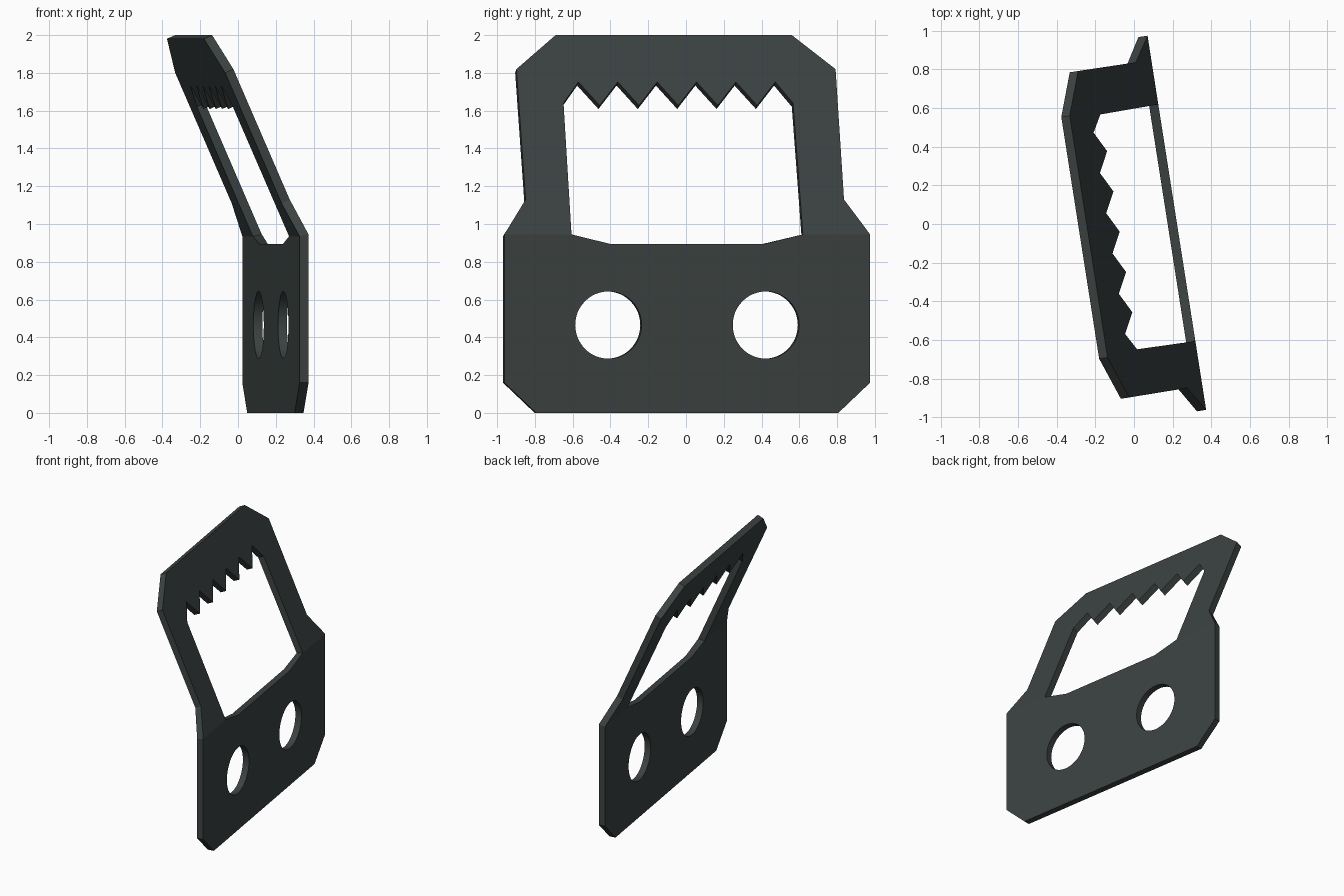
import bpy, bmesh, math
from mathutils import Vector, Matrix
from mathutils.geometry import tessellate_polygon

if "Cube" in bpy.data.objects:
    bpy.data.objects.remove(bpy.data.objects["Cube"])

THICK = 0.048
BEND_Z = 0.945
FRONT = 0.22                    # outer face distance along the plate normal
TILT = math.atan(0.438)         # lean of the upper frame
YAW = math.radians(8.9)
SIDE_SHIFT = -0.028


def outer(v, z):
    n = FRONT - max(0.0, z - BEND_Z) * math.tan(TILT)
    return Vector((n, v + SIDE_SHIFT, z))


def inner(v, z):
    # offset through the thickness, mitred on the fold line
    a, t = 0.0, THICK
    if abs(z - BEND_Z) < 1e-6:
        a, t = TILT / 2, THICK / math.cos(TILT / 2)
    elif z > BEND_Z:
        a = TILT
    return outer(v, z) - Vector((math.cos(a), 0, math.sin(a))) * t


def mirrored(half):
    return half + [(-v, z) for v, z in reversed(half)]


def circle(cx, cz, r, count=48):
    return [(cx + r * math.cos(2 * math.pi * i / count),
             cz + r * math.sin(2 * math.pi * i / count)) for i in range(count)]


# lower mounting plate with two round holes
lower = mirrored([(0.415, 0.895), (0.62, BEND_Z), (0.98, BEND_Z), (0.98, 0.16), (0.81, 0.0)])
holes = [circle(s * 0.422, 0.465, 0.178) for s in (-1, 1)]

# upper frame with saw teeth along the window's top edge
upper = mirrored([(0.62, BEND_Z), (0.98, BEND_Z), (0.853, 1.13), (0.855, 1.82), (0.633, 2.0)])
teeth = [(-0.615, 1.64)]
for i in range(6):
    teeth.append((-0.5275 + 0.211 * i, 1.752))
    if i < 5:
        teeth.append((-0.422 + 0.211 * i, 1.628))
upper += teeth + [(0.615, 1.64)]

# fill both regions as one sheet, front and back, then wall the open borders
bm = bmesh.new()
pairs = {}


def pair(p):
    key = (round(p[0], 5), round(p[1], 5))
    if key not in pairs:
        pairs[key] = (bm.verts.new(outer(*p)), bm.verts.new(inner(*p)))
    return key


edge_use = {}
for loops in ([lower] + holes, [upper]):
    flat = [p for loop in loops for p in loop]
    for tri in tessellate_polygon([[Vector((v, z, 0)) for v, z in l] for l in loops]):
        keys = [pair(flat[i]) for i in tri]
        if len(set(keys)) < 3:
            continue
        bm.faces.new([pairs[k][0] for k in keys])
        bm.faces.new([pairs[k][1] for k in reversed(keys)])
        for a, b in zip(keys, keys[1:] + keys[:1]):
            edge_use.setdefault(frozenset((a, b)), []).append((a, b))
for uses in edge_use.values():
    if len(uses) == 1:
        a, b = uses[0]
        bm.faces.new((pairs[b][0], pairs[a][0], pairs[a][1], pairs[b][1]))

bmesh.ops.recalc_face_normals(bm, faces=bm.faces[:])
bmesh.ops.transform(bm, matrix=Matrix.Rotation(YAW, 4, 'Z'), verts=bm.verts[:])

mesh = bpy.data.meshes.new("bent_plate")
bm.to_mesh(mesh)
bm.free()
plate = bpy.data.objects.new("bent_plate", mesh)
bpy.context.collection.objects.link(plate)

# dark painted metal
metal = bpy.data.materials.new("dark_green_grey_metal")
metal.diffuse_color = (0.044, 0.055, 0.053, 1)
metal.use_nodes = True
metal.node_tree.nodes["Principled BSDF"].inputs["Base Color"].default_value = metal.diffuse_color
mesh.materials.append(metal)

bpy.context.view_layer.objects.active = plate
plate.select_set(True)
bpy.ops.object.shade_smooth_by_angle(angle=math.radians(20))
